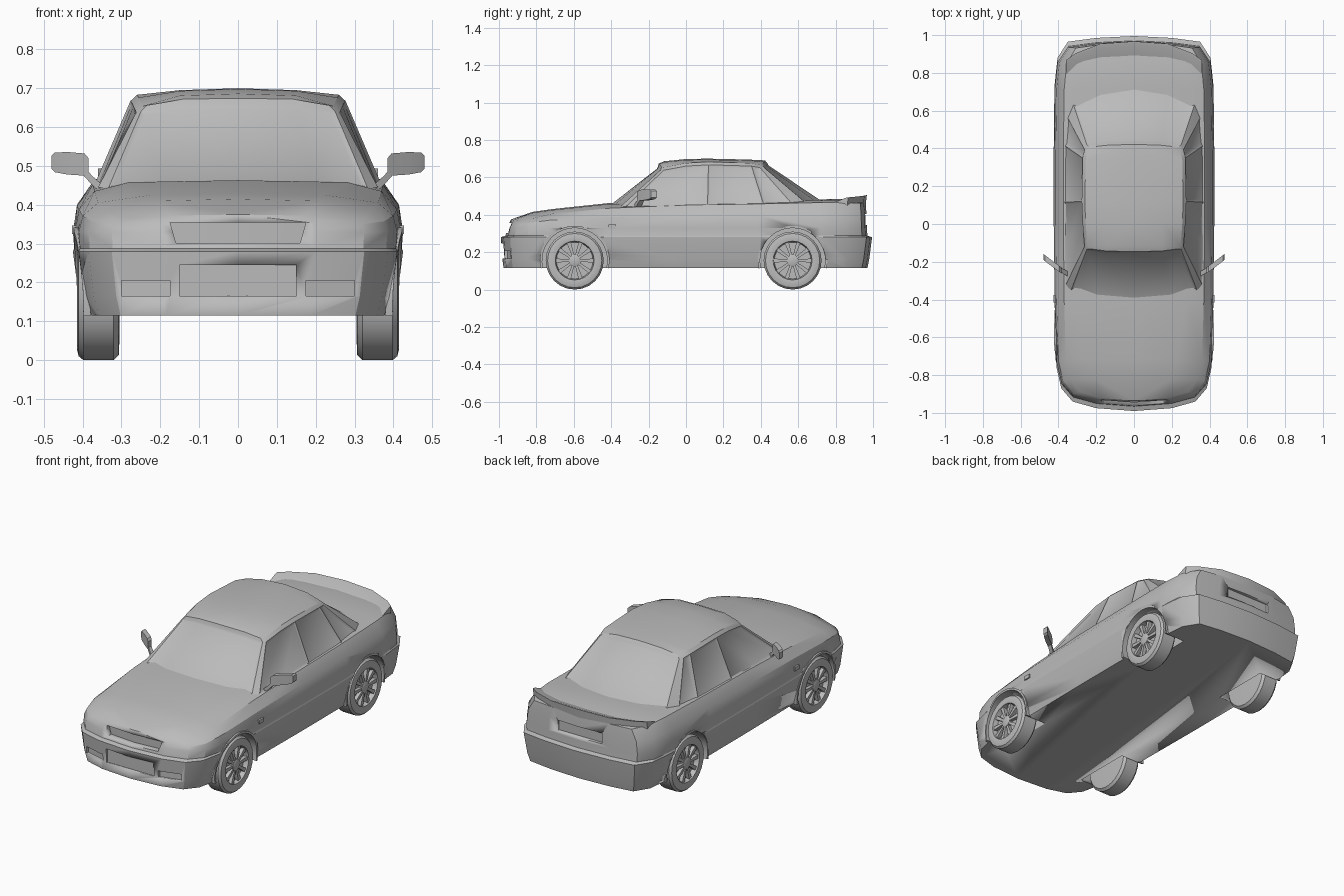
import bpy, bmesh, math

cube = bpy.data.objects.get("Cube")
if cube:
    bpy.data.objects.remove(cube, do_unlink=True)

GREY = (0.5, 0.5, 0.5, 1)
grey = bpy.data.materials.new("plain grey")
grey.use_nodes = True
grey.diffuse_color = GREY
grey.node_tree.nodes["Principled BSDF"].inputs["Base Color"].default_value = GREY


def finish(name, bm, angle=28):
    """Turn a bmesh into a named, shaded object."""
    mesh = bpy.data.meshes.new(name)
    bm.to_mesh(mesh)
    bm.free()
    obj = bpy.data.objects.new(name, mesh)
    bpy.context.collection.objects.link(obj)
    mesh.materials.append(grey)
    bpy.ops.object.select_all(action='DESELECT')
    obj.select_set(True)
    bpy.context.view_layer.objects.active = obj
    bpy.ops.object.shade_smooth_by_angle(angle=math.radians(angle))
    return obj


def sweep(bm, loops):
    """Join a row of equal closed loops and cap both ends."""
    rows = [[bm.verts.new(p) for p in loop] for loop in loops]
    n = len(rows[0])
    for a, b in zip(rows, rows[1:]):
        for i in range(n):
            j = (i + 1) % n
            bm.faces.new((a[i], a[j], b[j], b[i]))
    bm.faces.new(rows[0])
    bm.faces.new(rows[-1])
    bmesh.ops.recalc_face_normals(bm, faces=bm.faces[:])


def circle(x, r, cy, cz, n=24):
    return [(x, cy + r * math.cos(math.tau * i / n), cz + r * math.sin(math.tau * i / n))
            for i in range(n)]


def quad(x, y0, y1, z0, z1):
    return [(x, y0, z0), (x, y1, z0), (x, y1, z1), (x, y0, z1)]


def shell(rings, crease, centre):
    """Mirrored shell: stacked half outlines, closed by a floor and a crowned top.
    Returns the bmesh and the lowest band of faces on each side."""
    bm = bmesh.new()
    n = len(rings[0])
    first, last = 3, n - 4
    top = rings[-1]
    mids = [(0, top[i][1], z) for i, z in zip(range(first, last + 1), centre)]
    folds = [(x, m[1], m[2] - 0.005) for x, m in zip(crease, mids)]
    shared, bands = {}, {}

    def vert(p, s):
        key = (round(p[0] * s, 5) + 0.0, p[1], p[2])
        if key not in shared:
            shared[key] = bm.verts.new(key)
        return shared[key]

    for s in (1, -1):
        def face(*pts):
            return bm.faces.new([vert(p, s) for p in pts])
        bands[s] = []
        for k, (a, b) in enumerate(zip(rings, rings[1:])):
            strip = [face(a[i], a[i + 1], b[i + 1], b[i]) for i in range(n - 1)]
            if k == 0:
                bands[s] = strip
        face(*rings[0])
        for k in range(last - first):
            face(top[first + k], top[first + k + 1], folds[k + 1], folds[k])
            face(folds[k], folds[k + 1], mids[k + 1], mids[k])
        face(top[0], top[1], folds[0], mids[0])
        face(top[1], top[2], top[3], folds[0])
        face(top[last], top[last + 1], top[last + 2], folds[-1])
        face(top[last + 2], top[last + 3], mids[-1], folds[-1])
    bmesh.ops.recalc_face_normals(bm, faces=bm.faces[:])
    return bm, bands


WHEELS = {"front": -0.595, "rear": 0.57}
AXLE = 0.155

# Lower body: one plan outline repeated at rising levels
plan = [(0, -.99), (.2, -.975), (.325, -.94), (.385, -.87), (.41, -.76), (.42, -.43), (.425, 0),
        (.425, .4), (.42, .74), (.405, .88), (.35, .965), (.2, .985), (0, .995)]
shoulder = [.375, .372, .365, .38, .405, .435, .452, .458, .465, .465, .462, .465, .468]


def level(width, front, rear, heights):
    return [(x * width, y * (front if y < 0 else rear), z) for (x, y), z in zip(plan, heights)]


def flat(z):
    return [z] * len(plan)


body_rings = [
    level(.93, .985, .975, flat(.115)),
    level(.965, .992, .985, flat(.165)),
    level(1, 1, 1, flat(.28)),
    level(.992, .975, .975, flat(.288)),
    level(1, .965, .972, flat(.33)),
    level(.975, .955, .97, [.33 + (z - .33) * .55 for z in shoulder]),
    level(.88, .945, .965, shoulder),
]
bm, _ = shell(body_rings, [.2, .225, .28, .3, .3, .3, .28],
              [.415, .43, .463, .468, .473, .482, .485])
body = finish("body", bm)

# Recesses: wheel wells, bumper intakes, grille and rear plate
bm = bmesh.new()
for y in WHEELS.values():
    for s in (1, -1):
        sweep(bm, [circle(s * .27, .176, y, AXLE, 32), circle(s * .5, .176, y, AXLE, 32)])
sweep(bm, [quad(x, -1.1, -.965, .165, .245) for x in (-.15, .15)])
sweep(bm, [quad(x, .945, 1.1, .345, .405) for x in (-.14, .14)])
for s in (1, -1):
    sweep(bm, [quad(s * x, -1.1, y, .165, .205) for x, y in ((.175, -.955), (.3, -.922))])
sweep(bm, [[(-x, -1.1, z), (x, -1.1, z), (x, -.915, z), (0, -.928, z), (-x, -.915, z)]
           for x, z in ((.16, .302), (.175, .355))])
cutter = finish("recess_cutter", bm)
cutter.hide_render = True
cut = body.modifiers.new("recesses", 'BOOLEAN')
cut.operation = 'DIFFERENCE'
cut.solver = 'EXACT'
cut.object = cutter
bpy.context.view_layer.objects.active = body
bpy.ops.object.modifier_apply(modifier=cut.name)
bpy.data.objects.remove(cutter, do_unlink=True)

# Cabin: belt line, roof edge and crowned roof, with recessed glass
belt = [(0, -.41, .455), (.2, -.395, .45), (.335, -.355, .44), (.36, -.32, .445), (.368, -.1, .447),
        (.37, .115, .45), (.367, .415, .455), (.355, .57, .455), (.325, .645, .46),
        (.18, .705, .47), (0, .735, .473)]
rail = [(0, -.15, .658), (.15, -.148, .656), (.25, -.135, .64), (.262, -.12, .638), (.272, 0, .66),
        (.277, .12, .667), (.272, .35, .66), (.262, .395, .652), (.25, .42, .65),
        (.15, .43, .668), (0, .435, .675)]
roof = [(x * .94, y * .97, z + .016) for x, y, z in rail]
bm, band = shell([belt, rail, roof], [.15] * 5, [.686, .698, .7, .695, .692])
panes = [[band[s][i] for s in (1, -1) for i in pair] for pair in ((0, 1), (8, 9))]
panes += [[band[s][i] for i in group] for s in (1, -1) for group in ((3, 4), (5,), (6,))]
for pane in panes:
    bmesh.ops.inset_region(bm, faces=pane, thickness=.012, depth=-.006, use_even_offset=True)
finish("cabin", bm)

# Boot lid spoiler
bm = bmesh.new()
sections = []
for x in (-.36, -.31, -.18, 0, .18, .31, .36):
    y = .967 - .1 * abs(x / .36) ** 3
    z = -.012 * abs(x / .36) ** 2
    sections.append([(x, y - .095, .47 + z), (x, y - .015, .502 + z),
                     (x, y, .505 + z), (x, y - .006, .455 + z)])
sweep(bm, sections)
finish("spoiler", bm)

for s, side in ((1, "left"), (-1, "right")):
    # Door mirror: slanted housing on a short stalk
    bm = bmesh.new()
    housing = ((.385, -.245, .485, .52), (.395, -.238, .475, .532), (.44, -.205, .478, .536),
               (.472, -.18, .484, .534), (.48, -.172, .492, .526))
    sweep(bm, [quad(s * x, y - .016, y + .016, z0, z1) for x, y, z0, z1 in housing])
    sweep(bm, [quad(s * x, y - .013, y + .013, z - .012, z + .012)
               for x, y, z in ((.35, -.265, .44), (.375, -.25, .462), (.4, -.235, .49))])
    finish(side + "_mirror", bm)

    # Side marker lamp on the front wing
    bm = bmesh.new()
    sweep(bm, [quad(s * x, -.415, -.375, .325, .347) for x in (.41, .427)])
    finish(side + "_marker_lamp", bm)

    for end, cy in WHEELS.items():
        # Arch lip
        bm = bmesh.new()
        lip = []
        for step in range(21):
            a = math.radians(-13 + 206 * step / 20)
            c, d = math.cos(a), math.sin(a)
            reach = .423 - .12 * max(0, abs(cy + .18 * c) - .65) - .01 * (1 - max(d, 0))
            lip.append([(s * x, cy + r * c, AXLE + r * d)
                        for x, r in ((.38, .174), (reach, .174), (reach, .186), (.38, .186))])
        sweep(bm, lip)
        finish(f"{end}_{side}_arch_lip", bm)

        # Tyre and rim dish
        bm = bmesh.new()
        tyre = ((.305, .1), (.307, .142), (.32, .155), (.398, .155), (.41, .145),
                (.415, .125), (.412, .104), (.385, .098))
        sweep(bm, [circle(s * x, r, cy, AXLE) for x, r in tyre])
        finish(f"{end}_{side}_wheel", bm)

        # Hub and spokes
        bm = bmesh.new()
        sweep(bm, [circle(s * x, r, cy, AXLE, 16) for x, r in ((.383, .032), (.406, .032), (.41, .022))])
        for k in range(10):
            a = math.tau * k / 10
            c, d = math.cos(a), math.sin(a)
            sweep(bm, [[(s * x, cy + r * c - w * d, AXLE + r * d + w * c)
                        for x, w in ((.383, -h), (.383, h), (.405, h), (.405, -h))]
                       for r, h in ((.025, .006), (.101, .011))])
        finish(f"{end}_{side}_spokes", bm)
